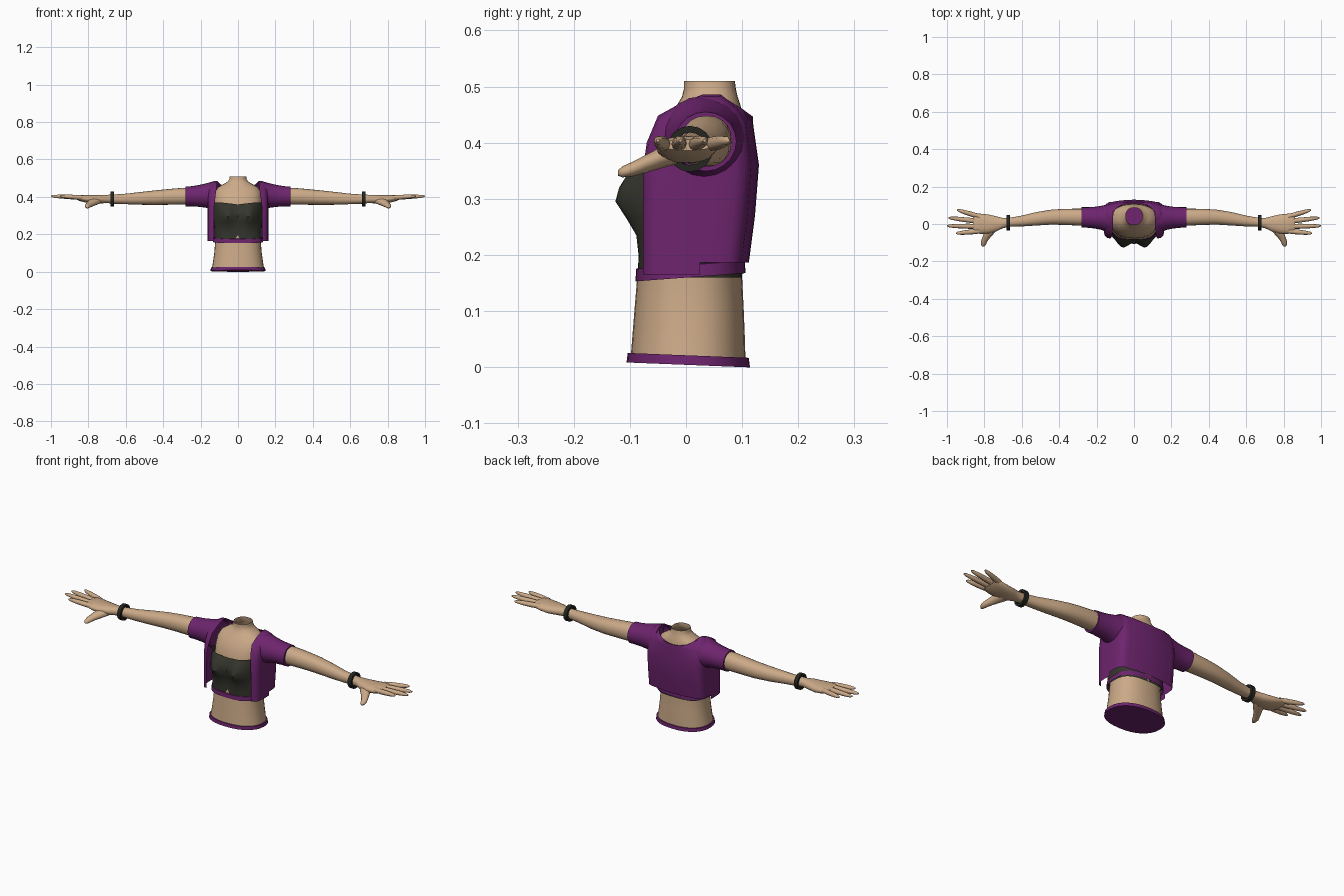
import bpy, bmesh, math
from mathutils import Vector

if "Cube" in bpy.data.objects:
    bpy.data.objects.remove(bpy.data.objects["Cube"])


def material(name, rgb):
    m = bpy.data.materials.new(name)
    m.diffuse_color = (*rgb, 1)
    m.use_nodes = True
    m.node_tree.nodes["Principled BSDF"].inputs["Base Color"].default_value = m.diffuse_color
    return m


SKIN = material("skin", (0.60, 0.40, 0.245))
PURPLE = material("purple_cloth", (0.155, 0.018, 0.155))
DARK = material("charcoal_cloth", (0.036, 0.036, 0.027))
BLACK = material("bracelet_black", (0.018, 0.018, 0.015))


def ring(axis, c, a, b, n=24, p=2.0):
    """Superellipse around c: axis x -> (y, z), axis y -> (x, z), axis z -> (x, y)."""
    pts = []
    for i in range(n):
        t = 2 * math.pi * i / n
        u, v = math.cos(t), math.sin(t)
        u = math.copysign(abs(u) ** (2 / p), u) * a
        v = math.copysign(abs(v) ** (2 / p), v) * b
        off = {"x": (0, u, v), "y": (u, 0, v), "z": (u, v, 0)}[axis]
        pts.append(Vector(c) + Vector(off))
    return pts


def loft(name, rows, mat, closed=True, caps=(False, False), loop=False, mirror=False, angle=40):
    """Skin a list of equally long point rows with quads."""
    bm = bmesh.new()
    vs = [[bm.verts.new(p) for p in row] for row in rows]
    n = len(rows[0])
    pairs = list(zip(vs, vs[1:])) + ([(vs[-1], vs[0])] if loop else [])
    for r0, r1 in pairs:
        for i in range(n if closed else n - 1):
            j = (i + 1) % n
            bm.faces.new((r0[i], r0[j], r1[j], r1[i]))
    if caps[0]:
        bm.faces.new(vs[0])
    if caps[1]:
        bm.faces.new(vs[-1])
    bmesh.ops.remove_doubles(bm, verts=bm.verts, dist=0.0003)
    bmesh.ops.recalc_face_normals(bm, faces=bm.faces)
    me = bpy.data.meshes.new(name)
    bm.to_mesh(me)
    bm.free()
    me.materials.append(mat)
    ob = bpy.data.objects.new(name, me)
    bpy.context.collection.objects.link(ob)
    bpy.ops.object.select_all(action="DESELECT")
    ob.select_set(True)
    bpy.context.view_layer.objects.active = ob
    bpy.ops.object.shade_smooth_by_angle(angle=math.radians(angle))
    if mirror:
        ob.modifiers.new("mirror", "MIRROR").use_clip = False
    return ob


def body_ring(z, hw, yf, yb, p=2.3, n=32):
    return ring("z", (0, (yf + yb) / 2, z), hw, (yb - yf) / 2, n, p)


def tilt(pts, amount):
    """Lower the back edge (or raise it, when negative)."""
    return [p - Vector((0, 0, amount * (p.y + 0.1) / 0.2)) for p in pts]


# Torso and open neck: z, half width, front y, back y
torso = [(0.012, .140, -.099, .106), (.05, .134, -.096, .105), (.10, .127, -.092, .103),
         (.16, .122, -.087, .100), (.25, .124, -.080, .104), (.34, .126, -.076, .108),
         (.39, .126, -.066, .108), (.425, .122, -.048, .105), (.45, .108, -.030, .101),
         (.467, .080, -.016, .097), (.482, .054, -.007, .092), (.495, .046, -.004, .089),
         (.51, .044, -.004, .087)]
loft("torso", [body_ring(*r) for r in torso], SKIN)

# Waistband with a closed underside
band = [(.008, .147, -.106, .114), (.025, .145, -.104, .112), (.025, .136, -.097, .104)]
loft("waistband", [tilt(body_ring(*r), .008) for r in band], PURPLE, caps=(True, False))

# Fitted top with two soft lobes at the front
top = [(.160, .126, -.086, .100, 0), (.20, .126, -.083, .101, .003), (.235, .127, -.081, .103, .010),
       (.265, .129, -.081, .104, .028), (.295, .131, -.081, .105, .048), (.32, .132, -.080, .105, .042),
       (.345, .132, -.078, .105, .028), (.37, .130, -.074, .105, .012)]
rows = []
for z, hw, yf, yb, bust in top:
    row = body_ring(z, hw, yf, yb, 3.0, 48)
    for p in row:
        if p.y < 0:
            lobes = sum(math.exp(-((p.x - s * .06) / .045) ** 2) for s in (-1, 1))
            p.y -= bust * min(1, lobes) * min(1, -p.y / .06)
        if z == .37:
            p.z -= .010 * max(0, 1 - abs(p.x) / .09)
    rows.append(row)
loft("fitted_top", rows, DARK)

# Hem under the top
hem = [(.152, .134, -.090, .106), (.174, .132, -.089, .105), (.176, .124, -.084, .1)]
loft("top_hem", [tilt(body_ring(*r, 2.7), -.015) for r in hem], PURPLE)

# Jacket side panel: front edge, over the shoulder, down the back (y, z)
profile = [(-.077, .165), (-.077, .26), (-.077, .35), (-.070, .40), (-.05, .448), (-.01, .470),
           (.03, .486), (.062, .486), (.092, .462), (.108, .438), (.119, .36), (.112, .27), (.101, .186)]


def panel_row(x_low, x_high, squeeze, drop):
    row = []
    for y, z in profile:
        high = min(1, max(0, (z - .33) / .13)) if y < .04 else 1
        x = x_low + (x_high - x_low) * high
        row.append((x, .025 + (y - .025) * squeeze, z - drop * max(0, z - .3) / .18))
    return row


loft("jacket_side", [panel_row(.130, .113, 1, 0), panel_row(.145, .135, .97, .003),
                     panel_row(.156, .152, .85, .012), panel_row(.161, .160, .68, .03),
                     panel_row(.163, .163, .35, .07), panel_row(.163, .163, 0, .10)],
     PURPLE, closed=False, mirror=True, angle=60)

# Jacket back with a scooped collar; each column starts at the collar edge
collar = [(.113, .030, .486), (.109, .062, .484), (.095, .085, .468), (.07, .100, .454),
          (.035, .108, .446), (0, .111, .443)]
columns = []
for x, y0, z0 in collar:
    bulge = .011 * (1 - (x / .113) ** 2)
    lower = [(y + bulge, z) for y, z in profile[9:]]
    mid = ((y0 + lower[0][0]) / 2 + .004, (z0 + lower[0][1]) / 2 + .006)
    if x > .11:
        mid = profile[8]
    columns.append([(x, y, z) for y, z in [(y0, z0), mid] + lower])
loft("jacket_back", columns, PURPLE, closed=False, mirror=True, angle=60)

# Short sleeves: x, centre y, half depth, centre z, half height
sleeve = [(.125, .030, .078, .405, .078), (.150, .031, .072, .407, .071), (.175, .033, .064, .407, .064),
          (.21, .034, .058, .405, .058), (.25, .035, .055, .403, .054), (.28, .035, .055, .402, .053),
          (.28, .036, .044, .402, .043)]
loft("sleeve", [ring("x", (x, y, z), a, b, 20) for x, y, a, z, b in sleeve], PURPLE, mirror=True)

# Arm flowing into the palm
arm = [(.20, .037, .044, .403, .045), (.30, .037, .045, .403, .045), (.37, .038, .043, .400, .042),
       (.44, .037, .040, .396, .039), (.52, .028, .036, .392, .034), (.60, .016, .029, .389, .028),
       (.66, .010, .024, .388, .025), (.70, .005, .027, .389, .022), (.735, .001, .040, .388, .023),
       (.78, 0, .051, .387, .023), (.82, .001, .054, .391, .020), (.85, .003, .052, .395, .016),
       (.862, .003, .045, .396, .010)]
loft("arm", [ring("x", (x, y, z), a, b, 20, 2.2) for x, y, a, z, b in arm], SKIN,
     caps=(False, True), mirror=True)

# Fingers: base y, tip x, tip y
for k, (y0, x1, y1) in enumerate([(.040, .947, .075), (.014, .993, .033), (-.013, 1.0, -.010), (-.038, .952, -.050)]):
    rows = []
    for t, r in [(0, .013), (.35, .0135), (.7, .0115), (.92, .008), (1, .003)]:
        c = (.825 + (x1 - .825) * t, y0 + (y1 - y0) * t, .396 + .008 * t)
        rows.append(ring("x", c, r, r * .95, 10))
    loft("finger_%d" % (k + 1), rows, SKIN, caps=(False, True), mirror=True, angle=60)

# Thumb reaching forward and down
thumb = [(.755, -.015, .382, .036, .020), (.772, -.045, .373, .029, .019), (.790, -.072, .362, .021, .016),
         (.802, -.095, .353, .017, .013), (.805, -.113, .348, .012, .010), (.805, -.121, .346, .005, .005)]
loft("thumb", [ring("y", (x, y, z), a, b, 12) for x, y, z, a, b in thumb], SKIN,
     caps=(False, True), mirror=True, angle=60)

# Bracelet
loft("bracelet", [ring("x", (x, .007, .389), r, r, 16)
                  for x, r in [(.662, .029), (.662, .041), (.682, .041), (.682, .029)]],
     BLACK, loop=True, mirror=True)
